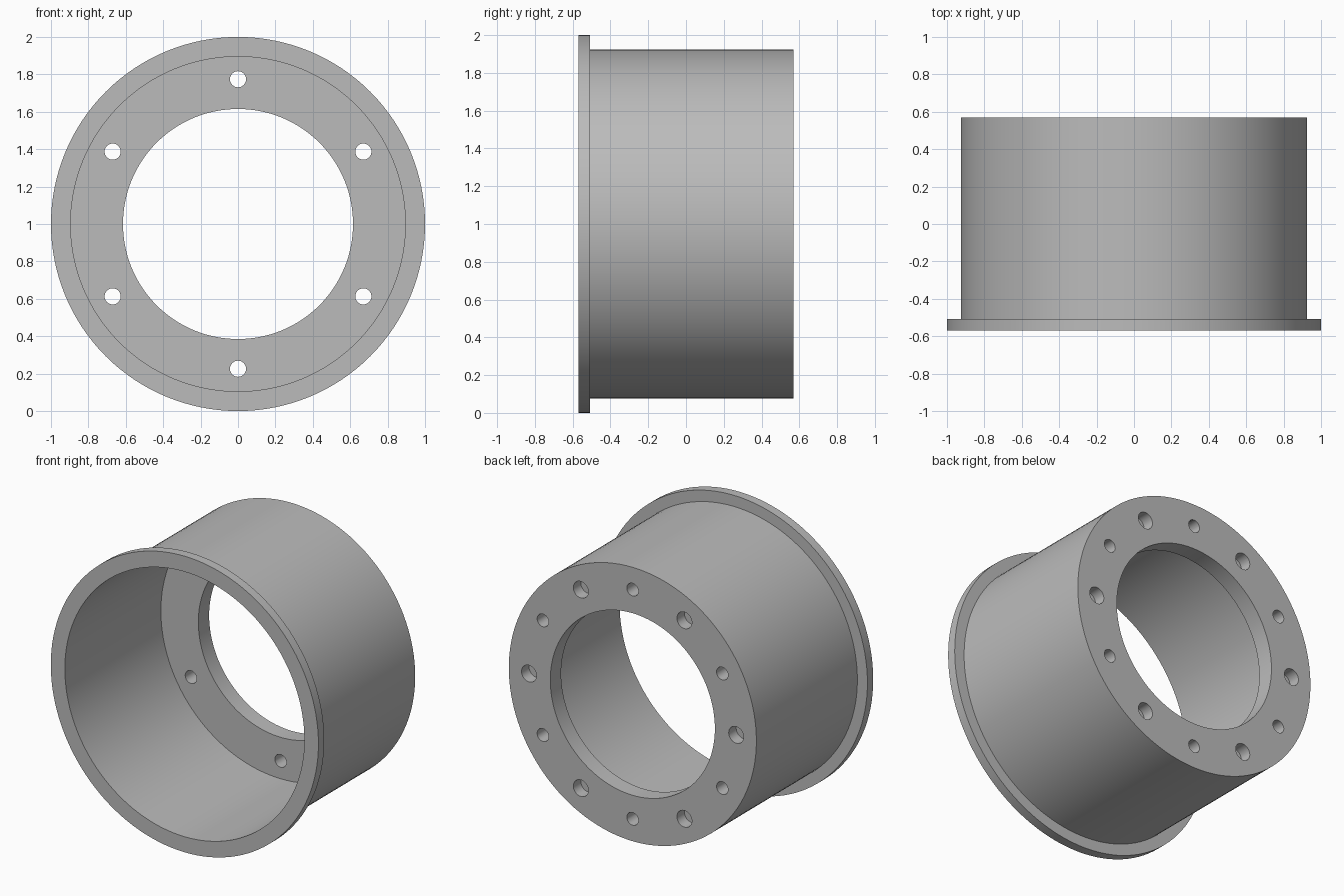
import bpy, bmesh, math
from mathutils import Matrix, Vector

if "Cube" in bpy.data.objects:
    bpy.data.objects.remove(bpy.data.objects["Cube"])

SEG = 128          # sides of the turned body
CZ = 1.0           # height of the axis
BACK = 0.57        # rear face position along y

grey = bpy.data.materials.new("grey metal")
grey.diffuse_color = (0.5, 0.5, 0.5, 1)
grey.use_nodes = True
grey.node_tree.nodes["Principled BSDF"].inputs["Base Color"].default_value = grey.diffuse_color


def finish(name, bm):
    bmesh.ops.recalc_face_normals(bm, faces=bm.faces)
    me = bpy.data.meshes.new(name)
    bm.to_mesh(me)
    bm.free()
    me.materials.append(grey)
    ob = bpy.data.objects.new(name, me)
    bpy.context.collection.objects.link(ob)
    return ob


def lathe(name, profile):
    """Turn a closed (radius, y) profile around the y axis."""
    bm = bmesh.new()
    rings = []
    for i in range(SEG):
        a = 2 * math.pi * i / SEG
        rings.append([bm.verts.new((r * math.cos(a), y, CZ + r * math.sin(a)))
                      for r, y in profile])
    n = len(profile)
    for i in range(SEG):
        p, q = rings[i], rings[(i + 1) % SEG]
        for j in range(n):
            k = (j + 1) % n
            bm.faces.new((p[j], p[k], q[k], q[j]))
    return finish(name, bm)


def drill(name, radius, start, y0, y1):
    """Six cylinders on the bolt circle, lying along y."""
    bm = bmesh.new()
    for i in range(6):
        a = math.radians(start + 60 * i)
        pos = Vector((0.774 * math.cos(a), (y0 + y1) / 2, CZ + 0.774 * math.sin(a)))
        bmesh.ops.create_cone(bm, cap_ends=True, segments=32, radius1=radius,
                              radius2=radius, depth=y1 - y0,
                              matrix=Matrix.Translation(pos) @ Matrix.Rotation(math.pi / 2, 4, 'X'))
    ob = finish(name, bm)
    ob.hide_render = True
    ob.hide_set(True)
    return ob


# Flanged cup: thin sleeve, front lip and thick rear plate with a bore
housing = lathe("flanged_housing", [
    (0.895, -BACK), (1.0, -BACK), (1.0, -0.508), (0.925, -0.508),
    (0.925, BACK), (0.615, BACK), (0.615, 0.455), (0.895, 0.455)])

# Through holes, and wider blind holes between them on the rear plate
cutters = [drill("through_hole_cutter", 0.043, 30, 0.40, 0.65),
           drill("blind_hole_cutter", 0.056, 0, BACK - 0.08, 0.65)]
for c in cutters:
    m = housing.modifiers.new(c.name, 'BOOLEAN')
    m.operation = 'DIFFERENCE'
    m.solver = 'EXACT'
    m.object = c

# Apply the cuts, drop the cutters, then smooth the round walls
bpy.context.view_layer.objects.active = housing
housing.select_set(True)
for c in cutters:
    bpy.ops.object.modifier_apply(modifier=c.name)
    bpy.data.objects.remove(c)
bpy.ops.object.shade_smooth_by_angle(angle=math.radians(30))
